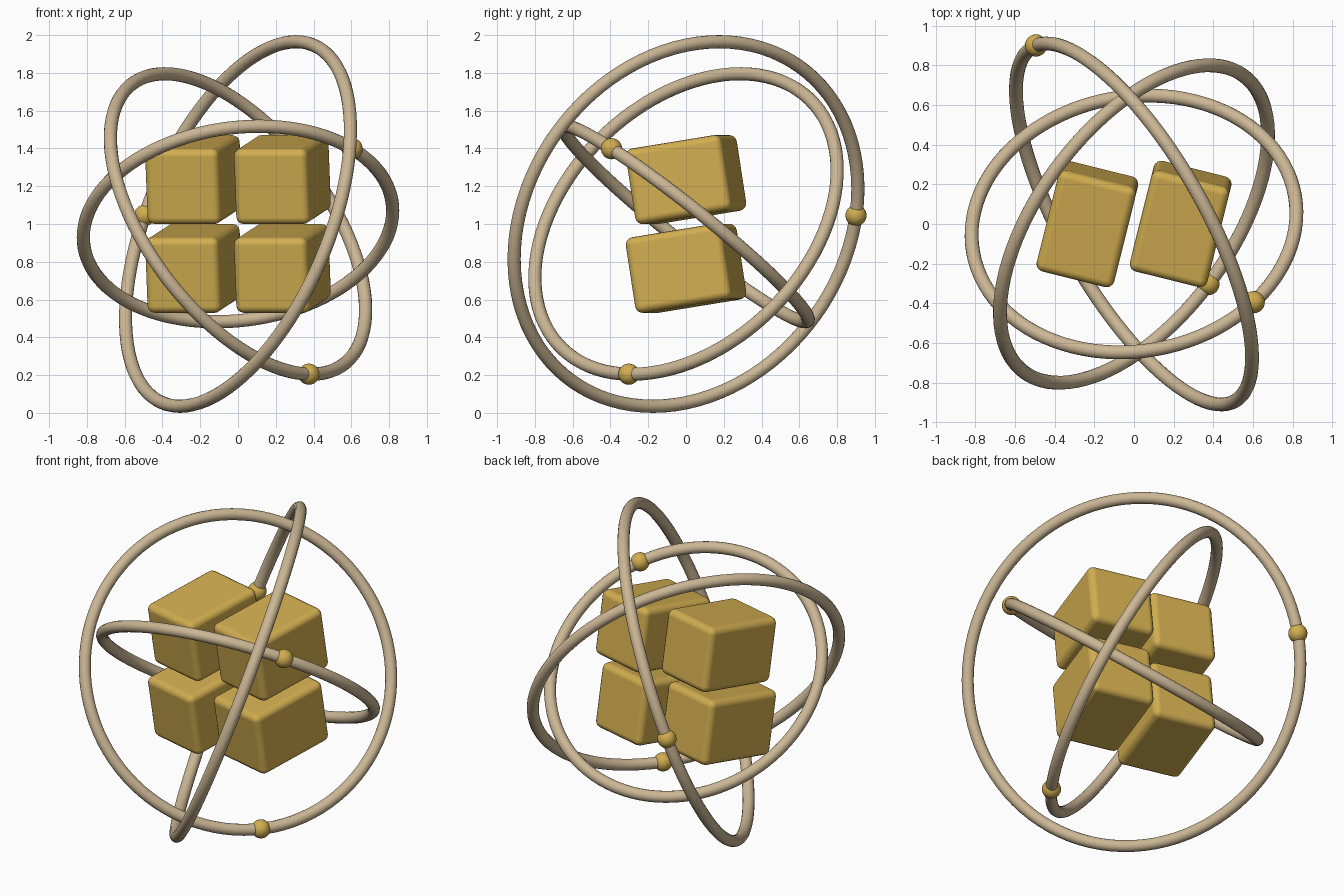
import bpy, math
from mathutils import Vector, Euler

if "Cube" in bpy.data.objects:
    bpy.data.objects.remove(bpy.data.objects["Cube"])


def material(name, rgb):
    m = bpy.data.materials.new(name)
    m.diffuse_color = (*rgb, 1)
    m.use_nodes = True
    m.node_tree.nodes["Principled BSDF"].inputs["Base Color"].default_value = m.diffuse_color
    return m


gold = material("gold", (0.64, 0.42, 0.08))
tan = material("tan metal", (0.60, 0.47, 0.30))
CENTRE = Vector((0, 0, 1))


def finish(name, mat):
    ob = bpy.context.object
    ob.name = name
    ob.data.materials.append(mat)
    bpy.ops.object.shade_smooth()
    return ob


# Four rounded blocks in a two by two grid, each turned and tilted alike
turn = Euler((math.radians(9), 0, math.radians(-14)))
for side, x in (("left", -0.235), ("right", 0.235)):
    for level, z in (("lower", -0.235), ("upper", 0.235)):
        bpy.ops.mesh.primitive_cube_add(size=1, location=CENTRE + Vector((x, 0, z)), rotation=turn)
        block = finish(f"{level}_{side}_block", gold)
        for v in block.data.vertices:
            v.co *= Vector((0.403, 0.53, 0.405))
        bevel = block.modifiers.new("rounded edges", 'BEVEL')
        bevel.width, bevel.segments = 0.04, 4
        bevel.harden_normals = True

# Three tilted orbit rings: name, radius, axis, bead position from the centre
rings = [
    ("inner", 0.824, (-0.11, 0.62, 0.78), (0.61, -0.40, 0.40)),
    ("middle", 0.93, (0.688, -0.51, 0.519), (0.385, -0.31, -0.78)),
    ("outer", 1.028, (0.815, 0.465, -0.345), (-0.505, 0.895, 0.05)),
]
for name, radius, axis, bead in rings:
    n = Vector(axis).normalized()
    bpy.ops.mesh.primitive_torus_add(
        major_radius=radius, minor_radius=0.035, major_segments=96, minor_segments=16,
        location=CENTRE, rotation=n.to_track_quat('Z', 'Y').to_euler())
    finish(f"{name}_ring", tan)

    # Bead threaded on the ring
    p = Vector(bead)
    p = (p - n * p.dot(n)).normalized() * radius
    bpy.ops.mesh.primitive_uv_sphere_add(segments=24, ring_count=16, radius=0.056, location=CENTRE + p)
    finish(f"{name}_bead", gold)
